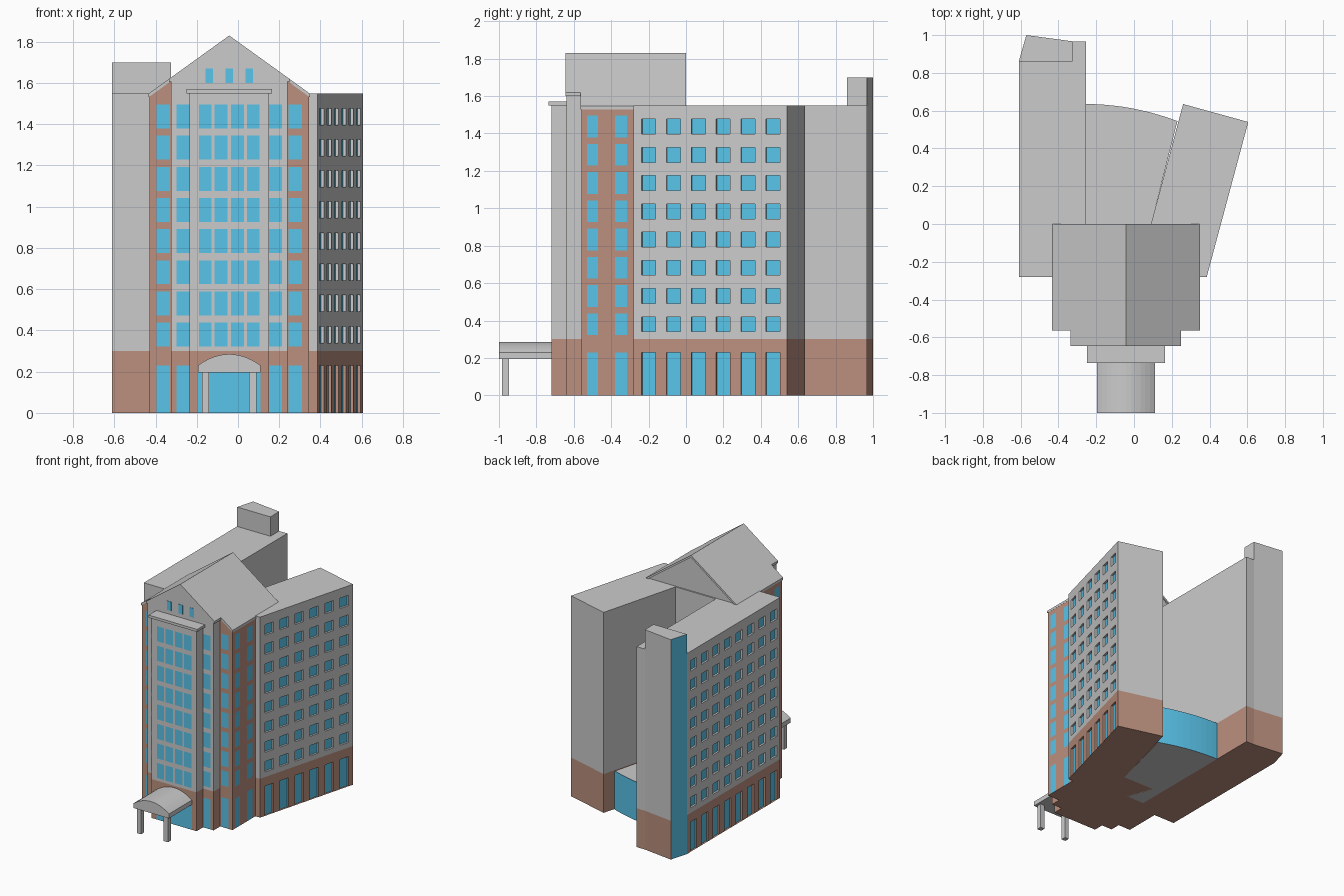
import bpy, bmesh
from mathutils import Vector

if "Cube" in bpy.data.objects:
    bpy.data.objects.remove(bpy.data.objects["Cube"])

def material(name, rgb):
    m = bpy.data.materials.new(name)
    m.diffuse_color = (*rgb, 1)
    m.use_nodes = True
    m.node_tree.nodes["Principled BSDF"].inputs["Base Color"].default_value = m.diffuse_color
    return m

BRICK_MAT = material("brick", (0.50, 0.28, 0.21))
GLASS_MAT = material("glass", (0.10, 0.55, 0.82))
GREY, BRICK, GLASS = 0, 1, 2
BASE = 0.30      # height of the brick base
FLOOR = 0.151    # storey pitch

def finish(name, bm):
    me = bpy.data.meshes.new(name)
    bm.to_mesh(me)
    bm.free()
    for m in (None, BRICK_MAT, GLASS_MAT):
        me.materials.append(m)
    ob = bpy.data.objects.new(name, me)
    bpy.context.collection.objects.link(ob)
    return ob

def quad(bm, pts, mat):
    bm.faces.new([bm.verts.new(p) for p in pts]).material_index = mat

def wall(bm, a, b, h, cols=(), ground=None, z0=0.34, wh=0.08, depth=0.0, upper=GREY, base=BRICK):
    """Vertical wall from a to b with eight upper window rows and a tall ground row."""
    a, b = Vector((*a, 0)), Vector((*b, 0))
    length, d = (b - a).length, (b - a).normalized()
    inward = Vector((-d.y, d.x, 0)) * depth
    rows = {}
    if cols:
        rows[(0, 0.23)] = ground or cols
        for k in range(8):
            rows[(z0 + k * FLOOR, z0 + k * FLOOR + wh)] = cols
    zs = sorted({0, BASE, h} | {z for r in rows for z in r})

    def rect(s0, s1, lo, hi):
        return [a + d * s + Vector((0, 0, z)) for s, z in ((s0, lo), (s1, lo), (s1, hi), (s0, hi))]

    for lo, hi in zip(zs, zs[1:]):
        mat = base if hi <= BASE else upper
        s = 0
        for s0, s1 in rows.get((lo, hi), ()):
            quad(bm, rect(s, s0, lo, hi), mat)
            outer = rect(s0, s1, lo, hi)
            inner = [p + inward for p in outer]
            quad(bm, inner, GLASS)
            if depth:
                for i in range(4):
                    j = (i + 1) % 4
                    quad(bm, (outer[i], outer[j], inner[j], inner[i]), mat)
            s = s1
        quad(bm, rect(s, length, lo, hi), mat)

def block(name, foot, h, walls=None, floor=BRICK):
    """Flat-topped volume over a counter-clockwise footprint; walls gives options per edge."""
    bm = bmesh.new()
    for i, p in enumerate(foot):
        wall(bm, p, foot[(i + 1) % len(foot)], h, **(walls or {}).get(i, {}))
    quad(bm, [(x, y, h) for x, y in foot], GREY)
    quad(bm, [(x, y, 0) for x, y in reversed(foot)], floor)
    return finish(name, bm)

def prism(name, profile, y0, y1, mat=GREY):
    """x-z profile extruded along y."""
    bm = bmesh.new()
    f = bm.faces.new([bm.verts.new((x, y0, z)) for x, z in profile])
    ext = bmesh.ops.extrude_face_region(bm, geom=[f])["geom"]
    bmesh.ops.translate(bm, vec=(0, y1 - y0, 0), verts=[v for v in ext if isinstance(v, bmesh.types.BMVert)])
    bmesh.ops.recalc_face_normals(bm, faces=bm.faces)
    for f in bm.faces:
        f.material_index = mat
    return finish(name, bm)

def box(name, x0, x1, y0, y1, z0, z1, mat=GREY):
    return prism(name, [(x0, z0), (x1, z0), (x1, z1), (x0, z1)], y0, y1, mat)

def rect_foot(x0, x1, y0, y1):
    return [(x0, y0), (x1, y0), (x1, y1), (x0, y1)]

def columns(first, pitch, n, w):
    return [(first + pitch * k - w / 2, first + pitch * k + w / 2) for k in range(n)]

# Left wing, windows on its outer side
block("left_wing", [(-.61, -.28), (-.255, -.28), (-.255, .967), (-.325, .967), (-.325, .86), (-.61, .86)],
      1.55, {5: dict(cols=columns(.08, .14, 8, .078), depth=.015)})

# Stair tower at the back of the left wing, with a glazed slanted side
block("stair_tower", [(-.61, .86), (-.325, .86), (-.325, .967), (-.57, 1.0)], 1.70,
      {3: dict(upper=GLASS, base=GLASS)})

# Angled right wing
block("right_wing", [(.015, -.28), (.385, -.28), (.605, .54), (.26, .635)], 1.55,
      {1: dict(cols=columns(.083, .1375, 6, .078), depth=.015)})

# Low rear hall with a curved glass wall
arc = [(.23 - .485 * k / 10, .635 - .09 * (1 - k / 10) ** 2) for k in range(11)]
block("rear_hall", [(-.255, -.2), (.04, -.2)] + arc, 0.295,
      {i: dict(upper=GLASS, base=GLASS) for i in range(2, 12)}, floor=GREY)

# Central tower in three steps: brick shoulders, grey middle, front bay
flush = dict(z0=.322, wh=.116)
block("tower_shoulders", rect_foot(-.43, .345, -.56, 0), 1.55, {
    0: dict(cols=[(.035, .10), (.675, .74)], upper=BRICK, **flush),
    1: dict(cols=[(.03, .09), (.18, .245)], upper=BRICK, **flush),
    3: dict(cols=[(.315, .38), (.47, .53)], upper=BRICK, **flush)})
block("tower_middle", rect_foot(-.325, .24, -.64, -.3), 1.55,
      {0: dict(cols=[(.027, .09), (.475, .538)], **flush)})
block("front_bay", rect_foot(-.235, .15, -.72, -.5), 1.55,
      {0: dict(cols=[(.045, .107), (.121, .183), (.202, .264), (.278, .34)],
               ground=[(.04, .345)], **flush)})
box("bay_cap", -.25, .165, -.735, -.63, 1.55, 1.57)

# Gable roof: stepped thin sheets over the gable walls
MID = -.0425
def slope(x, drop=0.0):
    return 1.83 - .72 * abs(x - MID) - drop

def roof_sheet(name, half, y0, y1):
    xs = (MID - half, MID, MID + half)
    prism(name, [(x, slope(x)) for x in xs] + [(x, slope(x, .018)) for x in reversed(xs)], y0, y1)

roof_sheet("roof_main", .3925, -.565, 0)
roof_sheet("roof_front", .2925, -.645, -.56)
prism("gable_middle", [(-.325, 1.54), (.24, 1.54), (.24, slope(.24, .01)), (MID, slope(MID, .01)),
                       (-.325, slope(-.325, .01))], -.64, -.01)
for side, x0, x1 in (("left", -.43, -.325), ("right", .345, .24)):
    tri = [(x0, 1.535), (x1, 1.535), (x1, slope(x1, .01)), (x0, slope(x0, .01))]
    prism("gable_shoulder_" + side, tri, -.56, -.28, BRICK)
    prism("gable_rear_" + side, tri, -.28, -.01)
for k in (-1, 0, 1):
    x = MID + k * .097
    box("gable_window", x - .018, x + .018, -.643, -.63, 1.60, 1.67, GLASS)

# Entrance canopy: arched solid on two posts
n = 12
arch = [(MID - .1525 * (1 - 2 * k / n), .23 + .055 * (1 - (1 - 2 * k / n) ** 2)) for k in range(n + 1)]
prism("canopy", [(MID + .1525, .195), (MID - .1525, .195)] + arch, -1.0, -.715)
for s in (-1, 1):
    x = MID + s * .115
    box("canopy_post", x - .018, x + .018, -.985, -.947, 0, .2)
